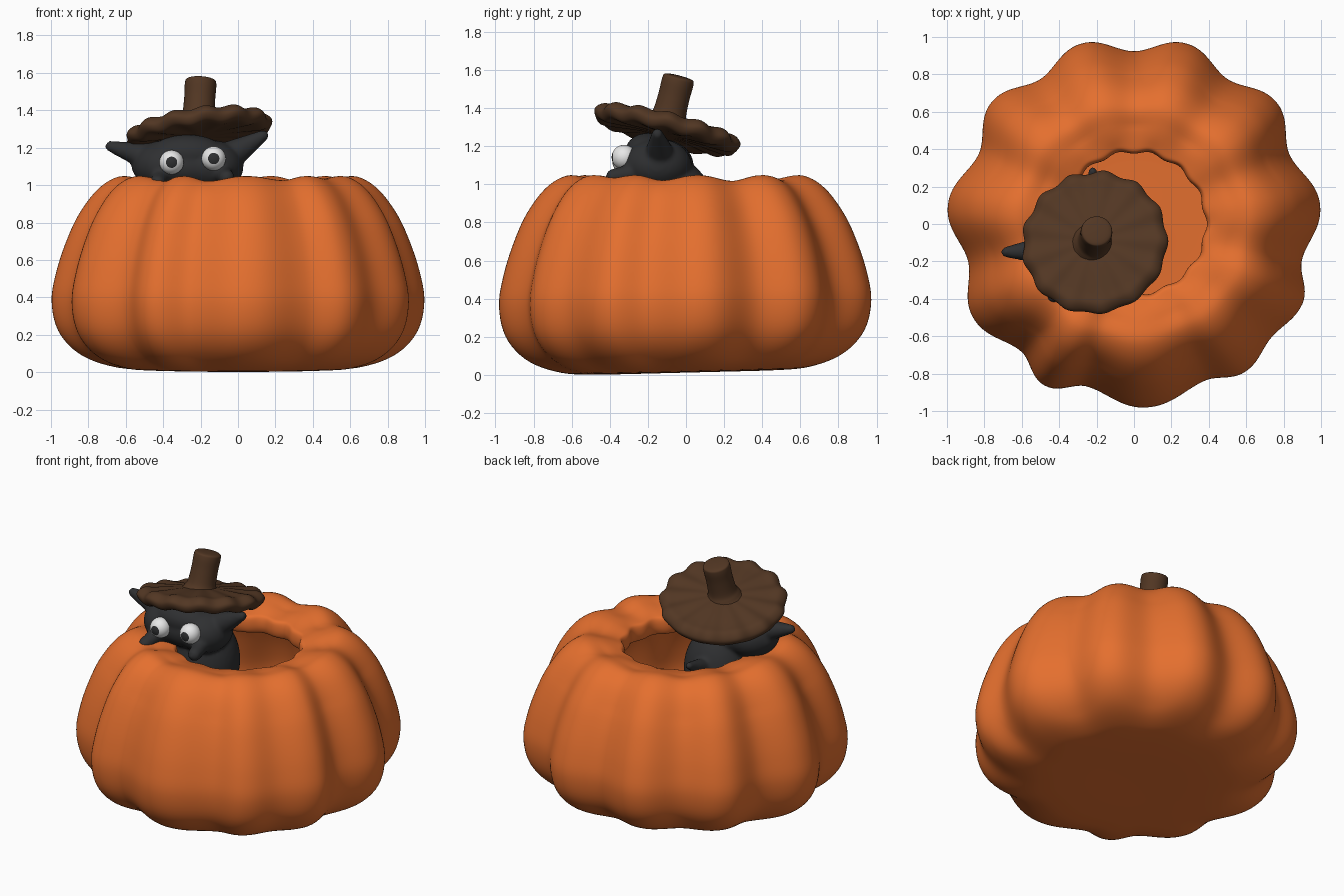
import bpy, bmesh, math
from mathutils import Vector, Matrix

if "Cube" in bpy.data.objects:
    bpy.data.objects.remove(bpy.data.objects["Cube"])

def material(name, rgb):
    m = bpy.data.materials.new(name)
    m.diffuse_color = (*rgb, 1)
    m.use_nodes = True
    m.node_tree.nodes["Principled BSDF"].inputs["Base Color"].default_value = m.diffuse_color
    return m

ORANGE = material("pumpkin orange", (0.78, 0.16, 0.028))
BROWN = material("stem brown", (0.085, 0.038, 0.017))
BLACK = material("fur black", (0.028, 0.029, 0.031))
WHITE = material("eye white", (0.8, 0.8, 0.8))

def finish(name, bm, *mats):
    me = bpy.data.meshes.new(name)
    bmesh.ops.recalc_face_normals(bm, faces=bm.faces)
    for f in bm.faces:
        f.smooth = True
    bm.to_mesh(me)
    bm.free()
    for m in mats:
        me.materials.append(m)
    ob = bpy.data.objects.new(name, me)
    bpy.context.collection.objects.link(ob)
    return ob

def spline(pts, n):
    """Catmull-Rom curve through profile points."""
    p = [Vector(q) for q in pts]
    p = [p[0]] + p + [p[-1]]
    out = []
    for i in range(1, len(p) - 2):
        a, b, c, d = p[i - 1:i + 3]
        for k in range(n):
            t = k / n
            out.append(0.5 * (2 * b + (c - a) * t + (2 * a - 5 * b + 4 * c - d) * t * t
                              + (3 * b - a - 3 * c + d) * t ** 3))
    return out + [p[-1]]

def lathe(name, pts, seg, n, place, mat):
    """Spin a profile; place(r, angle, z) returns the deformed position."""
    bm = bmesh.new()
    rings = [[bm.verts.new(place(max(q.x, 0), 2 * math.pi * j / seg, q.y)) for j in range(seg)]
             for q in spline(pts, n)]
    for a, b in zip(rings, rings[1:]):
        for j in range(seg):
            k = (j + 1) % seg
            bm.faces.new((a[j], a[k], b[k], b[j]))
    bmesh.ops.remove_doubles(bm, verts=bm.verts, dist=1e-4)
    return finish(name, bm, mat)

# Hollow pumpkin with eleven uneven ribs: (valley angle, depth)
VALLEYS = [(-106, .9), (-66, .75), (-40, .45), (-12.5, .9), (24, 1), (57, .9), (90, .9),
           (123, .9), (155.7, 1), (193, 1), (229, .9), (254, .9)]

def valley(theta):
    a = (math.degrees(theta) + 106) % 360 - 106
    for (lo, d0), (hi, d1) in zip(VALLEYS, VALLEYS[1:]):
        if lo <= a <= hi:
            s = (a - lo) / (hi - lo)
            return (0.5 + 0.5 * math.cos(2 * math.pi * s)) ** 1.1 * (d0 if s < 0.5 else d1)
    return 0

def pumpkin_place(r, t, z):
    v = valley(t)
    w = min(1, max(0, (r - 0.45) / 0.4))
    rim = max(0, 1 - abs(r - 0.39) / 0.08) if z > 0.5 else 0
    rr = r * (1 - 0.09 * v * w) + 0.009 * rim * math.cos(14 * t)
    top = max(0, (z - 0.7) / 0.35) * min(1, max(0, (r - 0.38) / 0.15))
    x, y = rr * math.cos(t), rr * math.sin(t)
    z -= 0.03 * v * top
    z += 0.025 * (y + 0.55) * max(0, 1 - z / 0.9)
    return (x, y * (0.983 if y < 0 else 1.005), max(z, 0))

lathe("pumpkin_shell",
      [(0, 0), (0.5, 0), (0.70, .022), (0.86, .09), (0.965, .21), (1.0, .37), (0.975, .53),
       (0.92, .70), (0.85, .85), (0.75, .98), (0.64, 1.045), (0.53, 1.035), (0.43, 1.005),
       (0.39, .98), (0.385, .91), (0.42, .875), (0.55, .92), (0.66, .90), (0.76, .78),
       (0.86, .55), (0.89, .34), (0.78, .15), (0.5, .09), (0, .09)],
      264, 5, pumpkin_place, ORANGE)

# Tilted scalloped lid worn as a hat
LID = Matrix.Translation((-0.21, -0.098, 1.295)) @ \
    Vector((0, 0, 1)).rotation_difference(Vector((-0.13, 0.25, 1))).to_matrix().to_4x4()

def lid_place(r, t, z):
    w = (r / 0.39) ** 2 * math.cos(13 * t)
    rr = r * (1 + 0.022 * w)
    return LID @ Vector((rr * math.cos(t), rr * math.sin(t), z + 0.009 * w))

lathe("lid", [(0, .05), (0.14, .05), (0.28, .04), (0.35, .035), (0.388, -.005), (0.36, -.05),
              (0.28, -.053), (0.15, -.045), (0, -.045)], 156, 5, lid_place, BROWN)

# Leaning stem
STEM = Matrix.Translation((-0.215, -0.105, 1.3)) @ \
    Vector((0, 0, 1)).rotation_difference(Vector((0.017, 0.07, 0.27))).to_matrix().to_4x4()
lathe("stem", [(0, 0), (0.12, 0.0), (0.105, 0.04), (0.088, 0.08), (0.083, 0.17), (0.084, 0.25),
               (0.07, 0.274), (0, 0.28)], 40, 5,
      lambda r, t, z: STEM @ Vector((r * math.cos(t), r * math.sin(t), z)), BROWN)

# Black creature: blended ellipsoids and tapered limbs
bm = bmesh.new()

def blob(c, s):
    bmesh.ops.create_uvsphere(bm, u_segments=32, v_segments=20, radius=1,
                              matrix=Matrix.Translation(c) @ Matrix.Diagonal((*s, 1)))

def limb(a, b, ra, rb, n=10):
    a, b = Vector(a), Vector(b)
    for i in range(n + 1):
        r = ra + (rb - ra) * i / n
        blob(a.lerp(b, i / n), (r, r, r))

blob((-0.27, -0.14, 1.10), (0.30, 0.18, 0.14))             # head
for x in (-0.39, -0.14):                                   # cheeks
    blob((x, -0.15, 1.10), (0.17, 0.18, 0.14))
blob((-0.27, -0.2, 1.17), (0.2, 0.12, 0.1))                # brow
blob((-0.2, -0.05, 0.85), (0.21, 0.20, 0.28))              # neck
blob((-0.17, -0.03, 0.47), (0.26, 0.24, 0.38))             # body
limb((-0.48, -0.14, 1.15), (-0.68, -0.15, 1.207), 0.075, 0.03)   # ears
limb((-0.03, -0.14, 1.165), (0.135, -0.15, 1.265), 0.075, 0.03)
limb((-0.40, -0.22, 1.06), (-0.43, -0.38, 1.012), 0.055, 0.042)  # paws
limb((-0.09, -0.22, 1.07), (-0.06, -0.38, 1.04), 0.055, 0.042)
limb((-0.21, 0.05, 0.9), (-0.22, 0.28, 1.0), 0.07, 0.025)        # tail
creature = finish("creature", bm, BLACK)
mod = creature.modifiers.new("blend", 'REMESH')
mod.mode = 'VOXEL'
mod.voxel_size = 0.012
mod.use_smooth_shade = True
sm = creature.modifiers.new("soften", 'SMOOTH')
sm.factor = 0.5
sm.iterations = 6

# Eyes with pupils on the front-facing faces
for side, c in (("left", (-0.355, -0.322, 1.122)), ("right", (-0.13, -0.325, 1.142))):
    bm = bmesh.new()
    bmesh.ops.create_uvsphere(bm, u_segments=32, v_segments=26, radius=0.065,
                              matrix=Matrix.Rotation(math.pi / 2, 4, 'X'))
    for f in bm.faces:
        f.material_index = 1 if -f.calc_center_median().normalized().y > 0.885 else 0
    bmesh.ops.translate(bm, verts=bm.verts, vec=c)
    finish(side + "_eye", bm, WHITE, BLACK)
